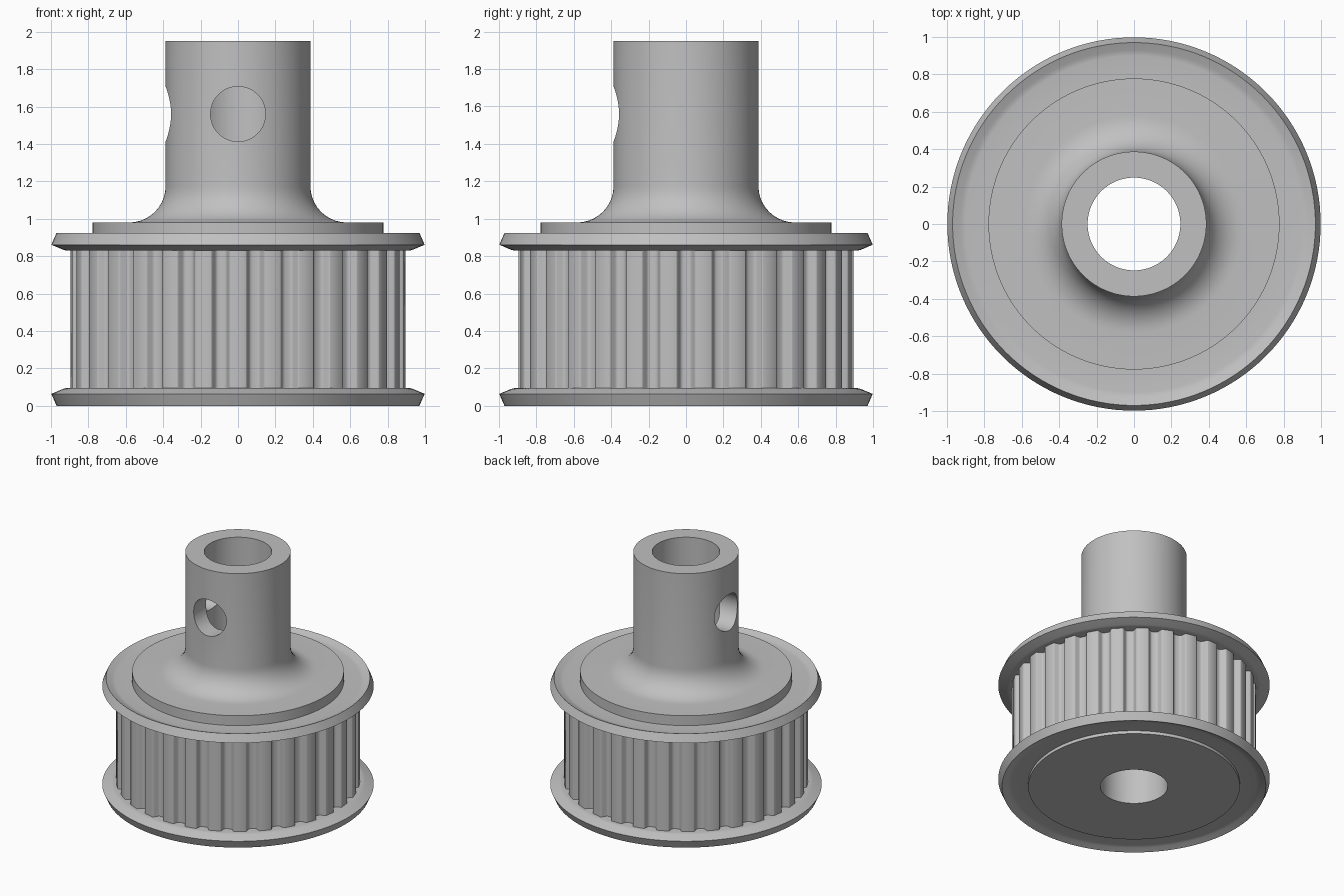
import bpy, bmesh, math
from mathutils import Matrix

if "Cube" in bpy.data.objects:
    bpy.data.objects.remove(bpy.data.objects["Cube"])

grey = bpy.data.materials.new("machined grey")
grey.diffuse_color = (0.53, 0.53, 0.53, 1)
grey.use_nodes = True
grey.node_tree.nodes["Principled BSDF"].inputs["Base Color"].default_value = grey.diffuse_color


def finish(bm, name, angle=32):
    bmesh.ops.recalc_face_normals(bm, faces=bm.faces)
    me = bpy.data.meshes.new(name)
    bm.to_mesh(me)
    bm.free()
    me.materials.append(grey)
    ob = bpy.data.objects.new(name, me)
    bpy.context.collection.objects.link(ob)
    smooth(ob, angle)
    return ob


def smooth(ob, angle):
    bpy.ops.object.select_all(action='DESELECT')
    ob.select_set(True)
    bpy.context.view_layer.objects.active = ob
    bpy.ops.object.shade_smooth_by_angle(angle=math.radians(angle))


def lathe(name, profile, steps=128):
    """Revolve a closed (radius, z) profile around the z axis."""
    bm = bmesh.new()
    rings = []
    for i in range(steps):
        a = 2 * math.pi * i / steps
        rings.append([bm.verts.new((r * math.cos(a), r * math.sin(a), z)) for r, z in profile])
    n = len(profile)
    for i in range(steps):
        p, q = rings[i], rings[(i + 1) % steps]
        for j in range(n):
            k = (j + 1) % n
            bm.faces.new((p[j], q[j], q[k], p[k]))
    return finish(bm, name)


# Hub: base disc, filleted neck and bore
NECK, BORE, DISC, TOP, FIL = 0.387, 0.248, 0.778, 1.95, 0.195
fillet = [(NECK + FIL - FIL * math.sin(t), 0.98 + FIL - FIL * math.cos(t))
          for t in (math.pi / 2 * i / 10 for i in range(11))]
hub = lathe("hub", [(BORE, 0), (DISC, 0), (DISC, 0.98)] + fillet + [(NECK, TOP), (BORE, TOP)])

# Two set screw holes through one wall each, facing front and left
for name, turn in (("front_hole_cutter", 0), ("left_hole_cutter", -math.pi / 2)):
    bm = bmesh.new()
    m = (Matrix.Rotation(turn, 4, 'Z') @ Matrix.Translation((0, -0.35, 1.56))
         @ Matrix.Rotation(math.pi / 2, 4, 'X'))
    bmesh.ops.create_cone(bm, cap_ends=True, segments=64, radius1=0.147, radius2=0.147,
                          depth=0.5, matrix=m)
    cutter = finish(bm, name)
    mod = hub.modifiers.new(name, 'BOOLEAN')
    mod.object = cutter
    mod.operation = 'DIFFERENCE'
    mod.solver = 'EXACT'
    bpy.context.view_layer.objects.active = hub
    bpy.ops.object.modifier_apply(modifier=name)
    bpy.data.objects.remove(cutter)
smooth(hub, 32)

# Flanges: flat sheet rings with a flared rim, mirrored top and bottom
ring = [(DISC, 0.83), (0.915, 0.83), (0.925, 0.8315), (0.936, 0.835), (0.998, 0.861),
        (0.97, 0.925), (0.93, 0.908), (0.915, 0.903), (0.90, 0.901), (DISC, 0.90)]
lathe("top_flange", ring)
lathe("bottom_flange", [(r, 0.925 - z) for r, z in ring])

# Toothed ring: trapezoid grooves with rounded corners
TEETH = 30
half = [(0.054, 0.8965), (0.0485, 0.894), (0.0445, 0.888), (0.033, 0.864),
        (0.028, 0.856), (0.021, 0.851), (0.010, 0.849)]
groove = [(-w, r) for w, r in half] + [(w, r) for w, r in reversed(half)]
bm = bmesh.new()
cols = []
for i in range(TEETH):
    mid = -math.pi / 2 + 2 * math.pi * (i + 0.5) / TEETH
    for w, r in groove:
        a = mid + w / r
        c, s = math.cos(a), math.sin(a)
        cols.append([bm.verts.new((R * c, R * s, z))
                     for R, z in ((DISC, 0.095), (r, 0.095), (r, 0.83), (DISC, 0.83))])
for i, p in enumerate(cols):
    q = cols[(i + 1) % len(cols)]
    for j in range(4):
        k = (j + 1) % 4
        bm.faces.new((p[j], q[j], q[k], p[k]))
finish(bm, "toothed_ring", 40)
